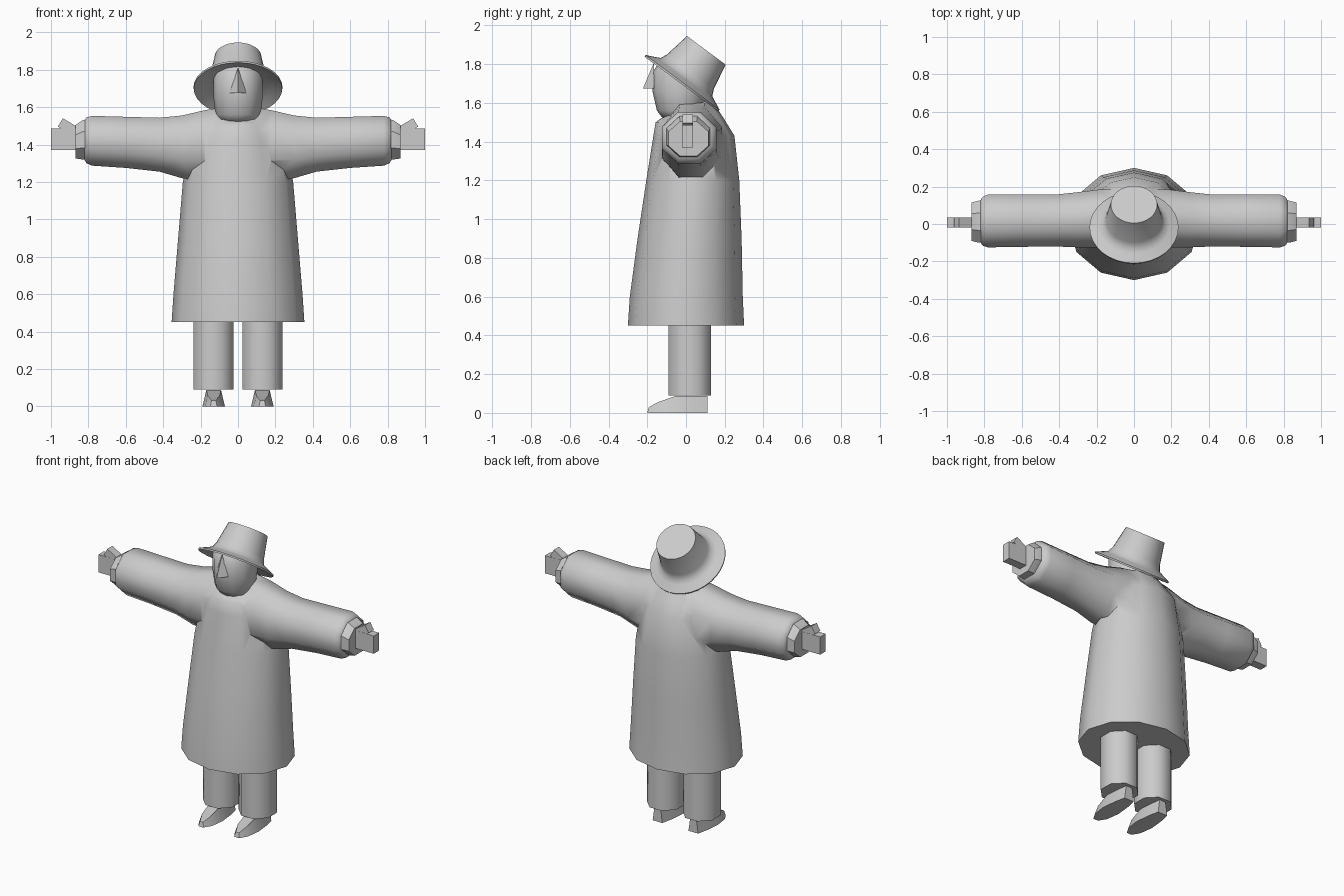
import bpy, bmesh, math
from mathutils import Vector, Matrix

if "Cube" in bpy.data.objects:
    bpy.data.objects.remove(bpy.data.objects["Cube"])


def finish(bm, name, angle=None):
    bmesh.ops.recalc_face_normals(bm, faces=bm.faces)
    me = bpy.data.meshes.new(name)
    bm.to_mesh(me)
    bm.free()
    ob = bpy.data.objects.new(name, me)
    bpy.context.collection.objects.link(ob)
    if angle:
        smooth(ob, angle)
    return ob


def smooth(ob, angle):
    bpy.ops.object.select_all(action='DESELECT')
    ob.select_set(True)
    bpy.context.view_layer.objects.active = ob
    bpy.ops.object.shade_smooth_by_angle(angle=math.radians(angle))


def loft(name, rings, angle=None):
    """Skin a list of equal-length point rings and cap both ends."""
    bm = bmesh.new()
    vs = [[bm.verts.new(p) for p in r] for r in rings]
    n = len(vs[0])
    for a, b in zip(vs, vs[1:]):
        for i in range(n):
            bm.faces.new((a[i], a[(i + 1) % n], b[(i + 1) % n], b[i]))
    bm.faces.new(vs[0])
    bm.faces.new(vs[-1])
    return finish(bm, name, angle)


def circle(n, phase=0.0):
    k = 1 / math.cos(math.pi / n) if phase else 1
    return [(k * math.cos(2 * math.pi * (i + phase) / n),
             k * math.sin(2 * math.pi * (i + phase) / n)) for i in range(n)]


def upright(n, sections, phase=0.0, cx=0.0):
    """Rings from (z front, z back, x radius, y front, y back)."""
    return [[(cx + rx * c, (yf + yb) / 2 + (yb - yf) / 2 * s,
              (zf + zb) / 2 + (zb - zf) / 2 * s) for c, s in circle(n, phase)]
            for zf, zb, rx, yf, yb in sections]


def sideways(n, sections, side):
    """Rings from (x, z low, z high, y front, y back)."""
    return [[(side * x, (y0 + y1) / 2 + (y1 - y0) / 2 * c,
              (z0 + z1) / 2 + (z1 - z0) / 2 * s) for c, s in circle(n, 0.5)]
            for x, z0, z1, y0, y1 in sections]


def box(name, centre, size, tilt=0.0):
    bm = bmesh.new()
    m = (Matrix.Translation(centre) @ Matrix.Rotation(tilt, 4, 'Y')
         @ Matrix.Diagonal((*size, 1)))
    bmesh.ops.create_cube(bm, size=1, matrix=m)
    return finish(bm, name)


# coat body
coat = loft("coat", upright(12, [
    (.45, .45, .355, -.30, .30), (.60, .60, .345, -.29, .293),
    (.90, .90, .32, -.25, .287), (1.2, 1.2, .295, -.205, .275),
    (1.42, 1.43, .25, -.17, .25), (1.50, 1.52, .19, -.157, .195),
    (1.52, 1.62, .11, -.13, .13)]))

# sleeves merged into the coat
for side in (-1, 1):
    sleeve = loft("sleeve", sideways(8, [
        (.08, 1.21, 1.60, -.12, .185), (.18, 1.205, 1.583, -.125, .185),
        (.30, 1.22, 1.555, -.125, .17), (.42, 1.255, 1.543, -.12, .157),
        (.60, 1.275, 1.548, -.122, .157), (.78, 1.287, 1.553, -.125, .158),
        (.81, 1.30, 1.545, -.115, .145), (.825, 1.325, 1.525, -.09, .12)], side))
    mod = coat.modifiers.new("join", 'BOOLEAN')
    mod.operation = 'UNION'
    mod.solver = 'EXACT'
    mod.object = sleeve
    bpy.context.view_layer.objects.active = coat
    bpy.ops.object.modifier_apply(modifier=mod.name)
    bpy.data.objects.remove(sleeve)
smooth(coat, 60)

# cuffs, hands, thumbs, trouser legs and shoes on both sides
for side, tag in ((-1, "left"), (1, "right")):
    loft("cuff_" + tag, sideways(8, [
        (.79, 1.325, 1.535, -.10, .125), (.83, 1.32, 1.53, -.10, .125),
        (.868, 1.325, 1.505, -.09, .115)], side), 30)
    box("hand_" + tag, (side * .925, .008, 1.428), (.15, .056, .116))
    box("thumb_" + tag, (side * .898, .008, 1.487), (.12, .054, .052),
        -side * math.radians(31))
    loft("trouser_leg_" + tag, upright(8, [
        (.09, .09, .107, -.09, .13), (.52, .52, .107, -.09, .13)],
        0.5, side * .13), 50)
    # shoe: stacked outlines of (y, half width), lowering towards the toe
    outline = [(-.2, .018), (-.15, .048), (-.06, .06), (.04, .05), (.11, .035)]
    rings = []
    for level in range(2):
        half = []
        for y, w in outline:
            z = level * (.03 + .058 * min(1, (y + .2) / .11))
            half.append((y + level * .008 * (y < 0), w * (1 - .35 * level), z))
        rings.append([(side * .13 + w, y, z) for y, w, z in half] +
                     [(side * .13 - w, y, z) for y, w, z in reversed(half)])
    loft("shoe_" + tag, rings, 50)

# head
loft("head", upright(12, [
    (1.52, 1.52, .095, -.12, .06), (1.56, 1.56, .122, -.15, .09),
    (1.66, 1.66, .132, -.173, .11), (1.76, 1.76, .132, -.172, .11),
    (1.83, 1.83, .115, -.125, .10), (1.86, 1.86, .08, -.07, .08)]), 60)

# nose wedge
bm = bmesh.new()
p = [bm.verts.new(v) for v in ((0, -.165, 1.81), (.045, -.165, 1.675),
                               (-.045, -.165, 1.675), (0, -.222, 1.675))]
for f in ((0, 1, 3), (0, 3, 2), (1, 2, 3), (0, 2, 1)):
    bm.faces.new([p[i] for i in f])
finish(bm, "nose")

# hat: round profile tilted back
tilt = Matrix.Translation((0, 0, 1.73)) @ Matrix.Rotation(math.radians(-36.5), 4, 'X')
profile = [(.124, .176), (.150, .04), (.165, .005), (.19, -.008), (.238, -.03),
           (.236, -.04), (.185, -.018), (.14, -.005)]
loft("hat", [[tilt @ Vector((r * c, r * s, z)) for c, s in circle(32)]
             for r, z in profile], 40)
